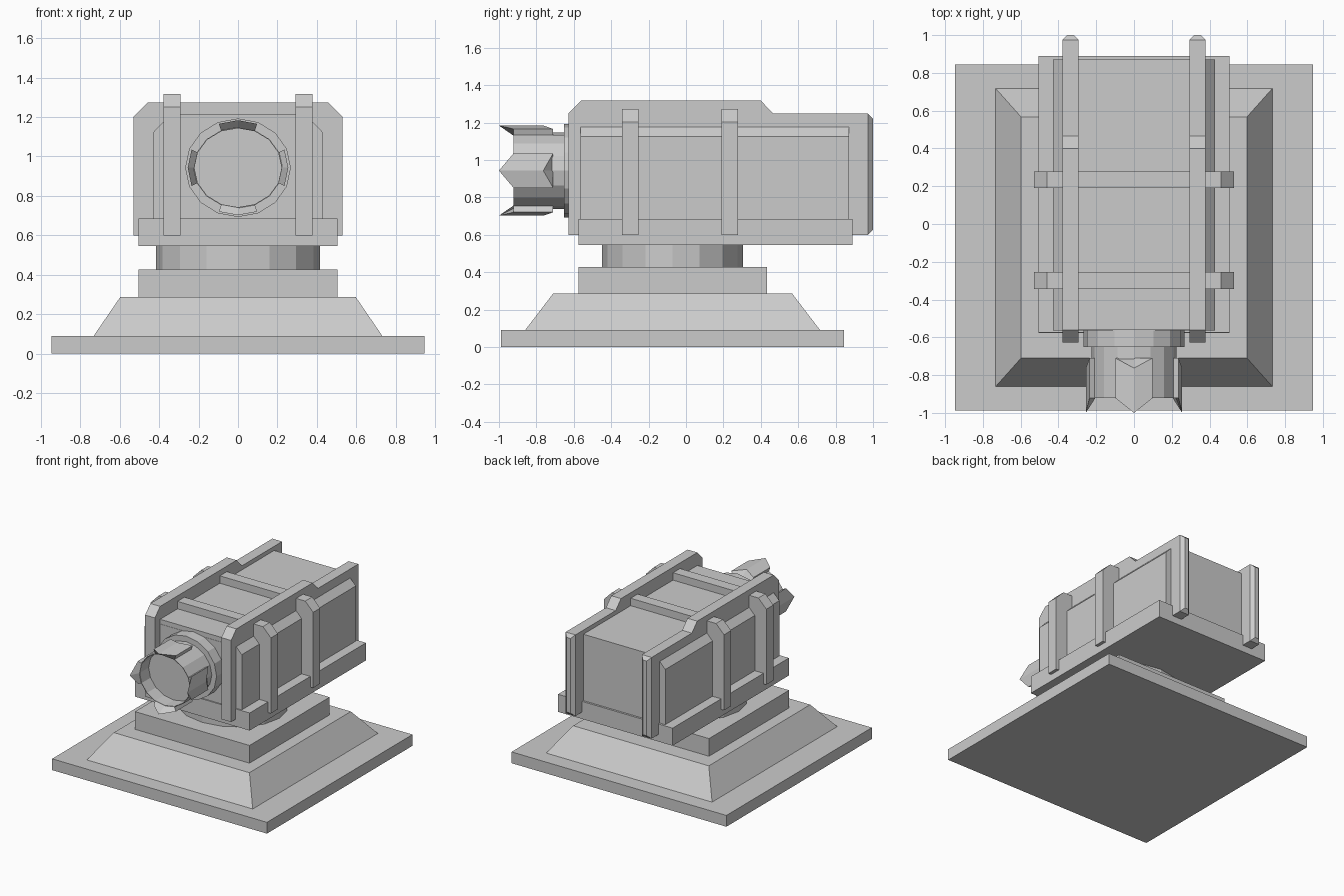
import bpy, bmesh
from math import sin, cos, pi

if "Cube" in bpy.data.objects:
    bpy.data.objects.remove(bpy.data.objects["Cube"])

N = 16          # facets on every round part
CY = -0.072     # y centre of the pedestal
CZ = 0.943      # barrel axis height


def make(name, bm):
    bmesh.ops.recalc_face_normals(bm, faces=bm.faces)
    me = bpy.data.meshes.new(name)
    bm.to_mesh(me)
    bm.free()
    ob = bpy.data.objects.new(name, me)
    bpy.context.collection.objects.link(ob)
    return ob


def loft(name, rings):
    """Skin a list of equal-length point rings and cap both ends."""
    bm = bmesh.new()
    vs = [[bm.verts.new(p) for p in r] for r in rings]
    n = len(vs[0])
    for a, b in zip(vs, vs[1:]):
        for i in range(n):
            j = (i + 1) % n
            bm.faces.new((a[i], a[j], b[j], b[i]))
    bm.faces.new(vs[0])
    bm.faces.new(vs[-1])
    return make(name, bm)


def rect(hx, y0, y1, z):
    return [(-hx, y0, z), (hx, y0, z), (hx, y1, z), (-hx, y1, z)]


def box(name, hx, y0, y1, z0, z1):
    return loft(name, [rect(hx, y0, y1, z0), rect(hx, y0, y1, z1)])


def prism_y(name, profile, y0, y1):
    """Extrude a symmetric half profile (x, z) along y."""
    full = profile + [(-x, z) for x, z in reversed(profile)]
    return loft(name, [[(x, y, z) for x, z in full] for y in (y0, y1)])


# Pedestal
box("base_plate", 0.947, -0.988, 0.844, 0, 0.09)
loft("sloped_base", [rect(0.732, -0.86, 0.717, 0.09), rect(0.598, -0.71, 0.567, 0.286)])
box("pedestal_block", 0.505, -0.576, 0.432, 0.286, 0.427)
loft("swivel_ring", [[(0.415 * cos(2 * pi * i / N), CY + 0.377 * sin(2 * pi * i / N), z)
                      for i in range(N)] for z in (0.427, 0.545)])

# Housing
box("housing_tray", 0.505, -0.574, 0.89, 0.545, 0.685)
box("housing_core", 0.36, -0.562, 0.874, 0.6, 1.214)
prism_y("side_armour", [(0.428, 0.6), (0.428, 1.125), (0.378, 1.177)], -0.564, 0.872)
for name, y in (("front_band", -0.343), ("rear_band", 0.19)):
    prism_y(name, [(0.53, 0.6), (0.53, 1.202), (0.46, 1.273)], y, y + 0.088)

# Long rails with tapered rear ends
rail = [(-0.628, 0.6), (-0.628, 1.25), (-0.562, 1.317), (0.4, 1.317),
        (0.467, 1.247), (0.974, 1.247), (0.974, 0.6)]
for side, name in ((-1, "left_rail"), (1, "right_rail")):
    loft(name, [[(side * x, y, z) for y, z in rail] for x in (0.293, 0.379)])
    ends = []
    for y, d in ((0.974, 0), (1.0, 0.026)):
        x0, x1, z0, z1 = 0.293 + d, 0.379 - d, 0.6 + d, 1.247 - d
        ends.append([(side * x, y, z) for x, z in ((x0, z0), (x1, z0), (x1, z1), (x0, z1))])
    loft(name + "_end", ends)


# Barrel
def polar(i, rx, rz, y):
    a = 2 * pi * i / N
    return (rx * cos(a), y, CZ + rz * sin(a))


def circle(rx, rz, y):
    return [polar(i, rx, rz, y) for i in range(N)]


loft("barrel_flange", [circle(0.268, 0.25, -0.55), circle(0.268, 0.25, -0.652)])
loft("barrel", [circle(0.226, 0.205, -0.6), circle(0.226, 0.205, -0.922),
                circle(0.221, 0.2, -0.922), circle(0.221, 0.2, -0.81)])

# Four pointed prongs, each wrapping two barrel facets
for k, name in enumerate(("right", "top", "left", "bottom")):
    rings = []
    for i, tip, notch in ((-1, -0.922, -0.71), (0, -1.0, -0.763), (1, -0.922, -0.71)):
        c = 4 * k + i
        rings.append([polar(c, 0.222, 0.202, -0.922), polar(c, 0.255, 0.241, tip),
                      polar(c, 0.255, 0.241, notch), polar(c, 0.222, 0.202, -0.71)])
    loft(name + "_prong", rings)
